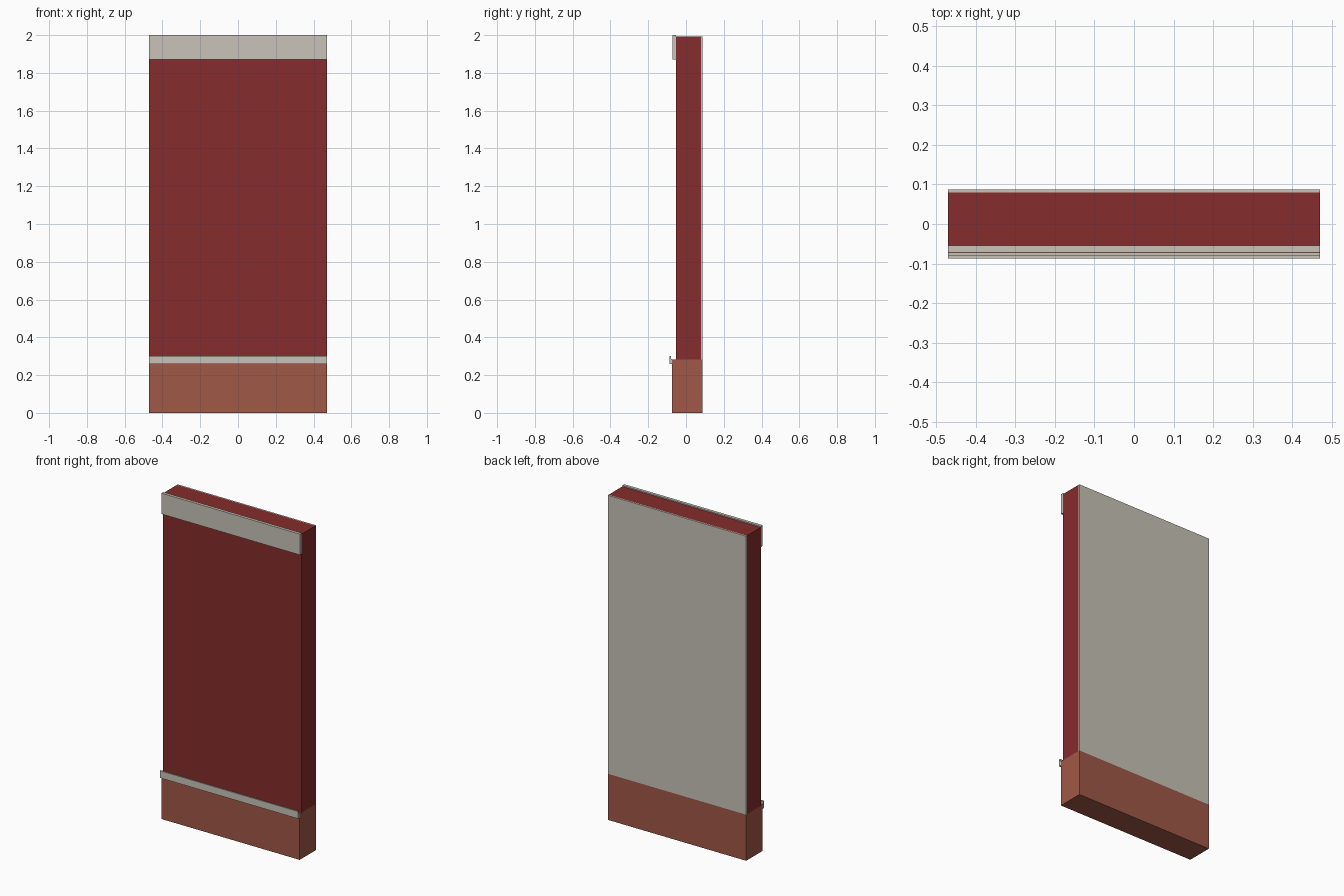
import bpy
import bmesh

cube = bpy.data.objects.get("Cube")
if cube:
    bpy.data.objects.remove(cube, do_unlink=True)


def material(name, color):
    m = bpy.data.materials.new(name)
    m.use_nodes = True
    m.diffuse_color = (*color, 1)
    m.node_tree.nodes["Principled BSDF"].inputs["Base Color"].default_value = (*color, 1)
    return m


red = material("dark red", (0.235, 0.025, 0.025))
stone = material("pale stone", (0.578, 0.552, 0.479))
brick = material("brick", (0.352, 0.098, 0.061))

HALF = 0.47  # half the width of the wall


def extrusion(name, profile, mat):
    """Sweep a (y, z) outline across the full width."""
    bm = bmesh.new()
    face = bm.faces.new([bm.verts.new((-HALF, y, z)) for y, z in profile])
    swept = bmesh.ops.extrude_face_region(bm, geom=[face])["geom"]
    verts = [v for v in swept if isinstance(v, bmesh.types.BMVert)]
    bmesh.ops.translate(bm, verts=verts, vec=(2 * HALF, 0, 0))
    bmesh.ops.recalc_face_normals(bm, faces=bm.faces)
    mesh = bpy.data.meshes.new(name)
    bm.to_mesh(mesh)
    bm.free()
    mesh.materials.append(mat)
    ob = bpy.data.objects.new(name, mesh)
    bpy.context.collection.objects.link(ob)
    return ob


def slab(name, y0, y1, z0, z1, mat):
    return extrusion(name, [(y0, z0), (y1, z0), (y1, z1), (y0, z1)], mat)


# Brick plinth, wall core, inner lining and top trim
slab("brick_base", -0.073, 0.0875, 0, 0.283, brick)
slab("wall_body", -0.054, 0.079, 0.283, 1.993, red)
slab("back_panel", 0.079, 0.0875, 0.283, 1.993, stone)
slab("top_trim", -0.072, -0.054, 1.872, 2.0, stone)

# Ledge trim with a raised front lip
extrusion("ledge_trim", [(-0.0875, 0.258), (-0.073, 0.258), (-0.073, 0.286),
                         (-0.079, 0.286), (-0.079, 0.302), (-0.0875, 0.302)], stone)
